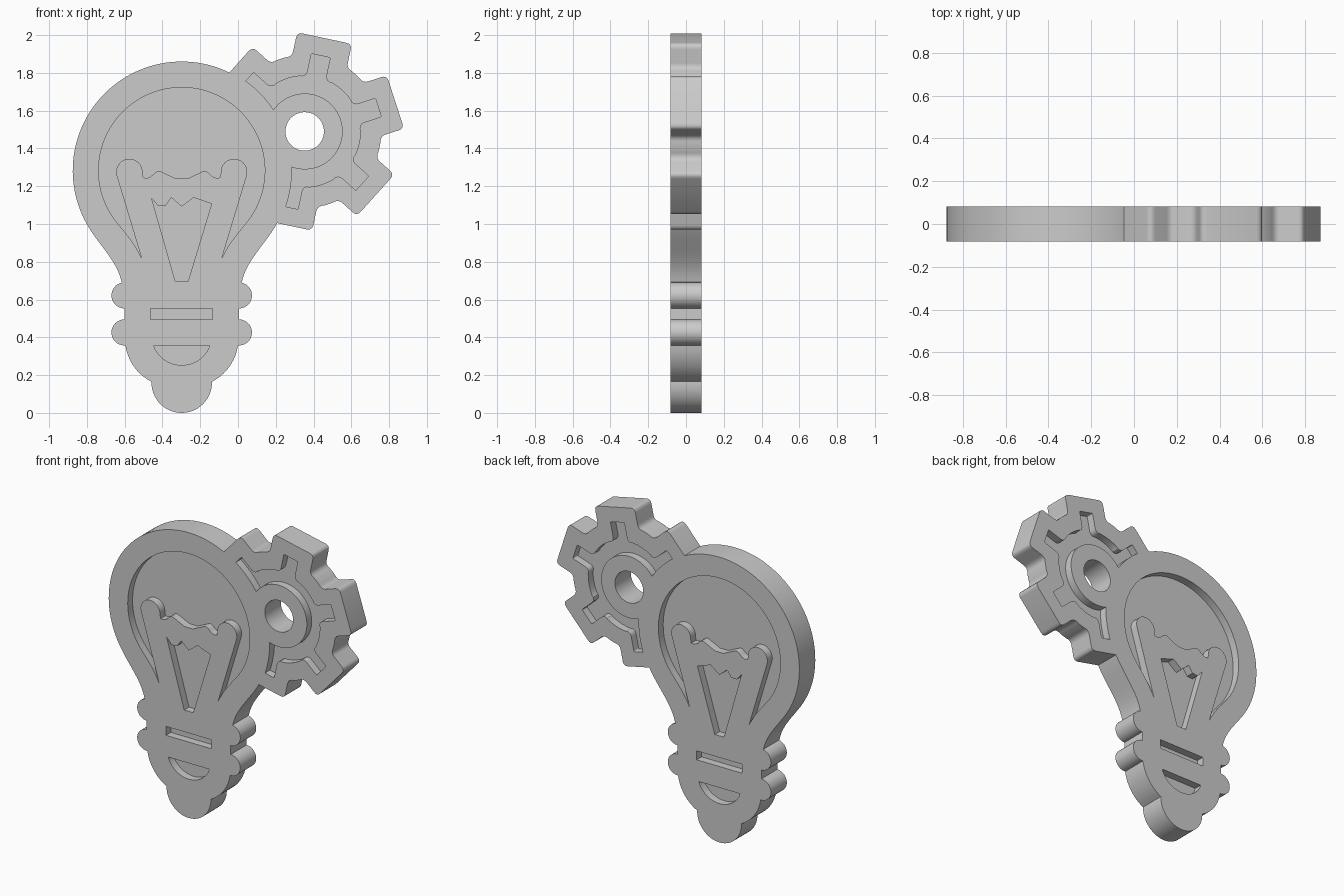
import bpy, bmesh, math
from math import sin, cos, radians
from mathutils import Vector

if "Cube" in bpy.data.objects:
    bpy.data.objects.remove(bpy.data.objects["Cube"])

BULB = (-0.298, 1.283)    # centre of the glass
GEAR = (0.353, 1.49)      # centre of the gear
HALF, FLOOR = 0.082, 0.032  # plate half thickness, pocket floor height


def arc(cx, cz, r, a0, a1, n):
    return [(cx + r * cos(radians(a0 + (a1 - a0) * i / n)),
             cz + r * sin(radians(a0 + (a1 - a0) * i / n))) for i in range(n + 1)]


def bezier(p0, p1, p2, p3, n=10):
    a, b, c, d = map(Vector, (p0, p1, p2, p3))
    return [tuple(a*(1-t)**3 + b*3*t*(1-t)**2 + c*3*t*t*(1-t) + d*t**3)
            for t in (i / n for i in range(n + 1))]


def mirrored(half):
    """Close a right-hand half profile and move it to the bulb axis."""
    pts = half + [(-u, z) for u, z in reversed(half)]
    out = []
    for u, z in pts:
        p = Vector((u + BULB[0], z))
        if not out or (p - out[-1]).length > 1e-4:
            out.append(p)
    if (out[0] - out[-1]).length < 1e-4:
        out.pop()
    return out


def gear_outline(half_w, tip, root, top_r, base_r):
    """Six-tooth gear with rounded corners."""
    pts = []
    half_ang = math.degrees(math.asin(half_w / root))
    for k in range(6):
        a = 18 + 60 * k
        d = Vector((cos(radians(a)), sin(radians(a))))
        s = Vector((-d.y, d.x))
        base = math.sqrt(root**2 - half_w**2)
        corners = [(-half_w, base, base_r), (-half_w, tip, top_r),
                   (half_w, tip, top_r), (half_w, base, base_r)]
        before = Vector(arc(0, 0, root, a - 30, a - half_ang, 1)[0])
        after = Vector(arc(0, 0, root, a + 30, a + half_ang, 1)[0])
        pos = [before] + [s * u + d * v for u, v, _ in corners] + [after]
        for i, (_, _, r) in enumerate(corners, 1):
            p = pos[i]
            p0 = p + (pos[i - 1] - p).normalized() * r
            p1 = p + (pos[i + 1] - p).normalized() * r
            pts += [p0*(1-t)**2 + p*2*t*(1-t) + p1*t*t for t in (0, .25, .5, .75, 1)]
        ex = math.degrees(base_r / root)
        pts += [Vector(q) for q in arc(0, 0, root, a + half_ang + ex + 1.5,
                                       a + 60 - half_ang - ex - 1.5, 4)]
    return [p + Vector(GEAR) for p in pts]


def prism(name, pts, y0, y1):
    bm = bmesh.new()
    face = bm.faces.new([bm.verts.new((p[0], y0, p[1])) for p in pts])
    new = bmesh.ops.extrude_face_region(bm, geom=[face])["geom"]
    bmesh.ops.translate(bm, vec=(0, y1 - y0, 0),
                        verts=[g for g in new if isinstance(g, bmesh.types.BMVert)])
    bmesh.ops.recalc_face_normals(bm, faces=bm.faces)
    mesh = bpy.data.meshes.new(name)
    bm.to_mesh(mesh)
    bm.free()
    ob = bpy.data.objects.new(name, mesh)
    bpy.context.collection.objects.link(ob)
    return ob


def boolean(target, tool, op):
    m = target.modifiers.new(op, 'BOOLEAN')
    m.operation, m.object, m.solver = op, tool, 'EXACT'
    bpy.context.view_layer.objects.active = target
    bpy.ops.object.modifier_apply(modifier=m.name)
    bpy.data.objects.remove(tool)


def disc(name, c, r, y0, y1, n=96):
    return prism(name, arc(c[0], c[1], r, 0, 360, n)[:-1], y0, y1)


# Bulb outline: tip, socket, two thread bumps, neck and glass
bulb = arc(0, 0.16, 0.16, -90, 0, 14)
bulb += bezier((0.16, 0.165), (0.23, 0.20), (0.285, 0.27), (0.298, 0.357))
bulb += arc(0.303, 0.426, 0.069, -90, 90, 16)
bulb += arc(0.303, 0.622, 0.069, -90, 80, 16)
bulb += bezier((0.318, 0.692), (0.34, 0.79), (0.404, 0.854), (0.473, 0.952))
bulb += arc(0, BULB[1], 0.577, -35, 90, 44)[1:]
plate = prism("bulb_and_gear_plate", mirrored(bulb), -HALF, HALF)

# Gear body and axle hole
boolean(plate, prism("gear", gear_outline(0.148, 0.505, 0.405, 0.03, 0.025),
                     -HALF, HALF), 'UNION')
boolean(plate, disc("axle_hole", GEAR, 0.102, -0.3, 0.3, 64), 'DIFFERENCE')

# Pocket shapes: glass around the filament, inside the filament, two socket slots
glass = arc(0, BULB[1], 0.44, 90, -40, 40)
glass += bezier((0.337, 1.0), (0.29, 0.944), (0.245, 0.89), (0.212, 0.818))[1:]
glass += arc(0.277, 1.275, 0.07, -15, 185, 16)
glass += bezier((0.203, 1.245), (0.15, 1.235), (0.15, 1.285), (0.115, 1.28), 6)
glass += [(0.03, 1.24)]
filament = [(0.033, 0.695), (0.158, 1.107), (0.065, 1.14), (0, 1.09)]
filament_pts = [(BULB[0] + u, z) for u, z in
                [(-0.033, 0.695), (0.033, 0.695), (0.158, 1.107), (0.063, 1.14),
                 (0.0, 1.092), (-0.055, 1.14), (-0.085, 1.098), (-0.125, 1.095),
                 (-0.16, 1.138)]]
slot = [(0.164, 0.495), (0.164, 0.553)]
cup = [(0.148, 0.357)] + bezier((0.14, 0.335), (0.105, 0.275), (0.05, 0.253), (0, 0.253))
pockets = {"glass": mirrored(glass), "filament": filament_pts,
           "slot": mirrored(slot), "cup": mirrored(cup)}

# Cut the pockets into both faces
for side in (-1, 1):
    y0, y1 = side * FLOOR, side * 0.15
    for name, pts in pockets.items():
        boolean(plate, prism(name + "_pocket", pts, y0, y1), 'DIFFERENCE')
    gear_pocket = prism("gear_pocket", gear_outline(0.051, 0.41, 0.295, 0.006, 0.025), y0, y1)
    boolean(gear_pocket, disc("hub_ring", GEAR, 0.201, -0.3, 0.3), 'DIFFERENCE')
    boolean(gear_pocket, disc("glass_rim", BULB, 0.583, -0.3, 0.3), 'DIFFERENCE')
    boolean(plate, gear_pocket, 'DIFFERENCE')

bpy.ops.object.select_all(action='DESELECT')
plate.select_set(True)
bpy.context.view_layer.objects.active = plate
bpy.ops.object.shade_smooth_by_angle(angle=radians(30))
